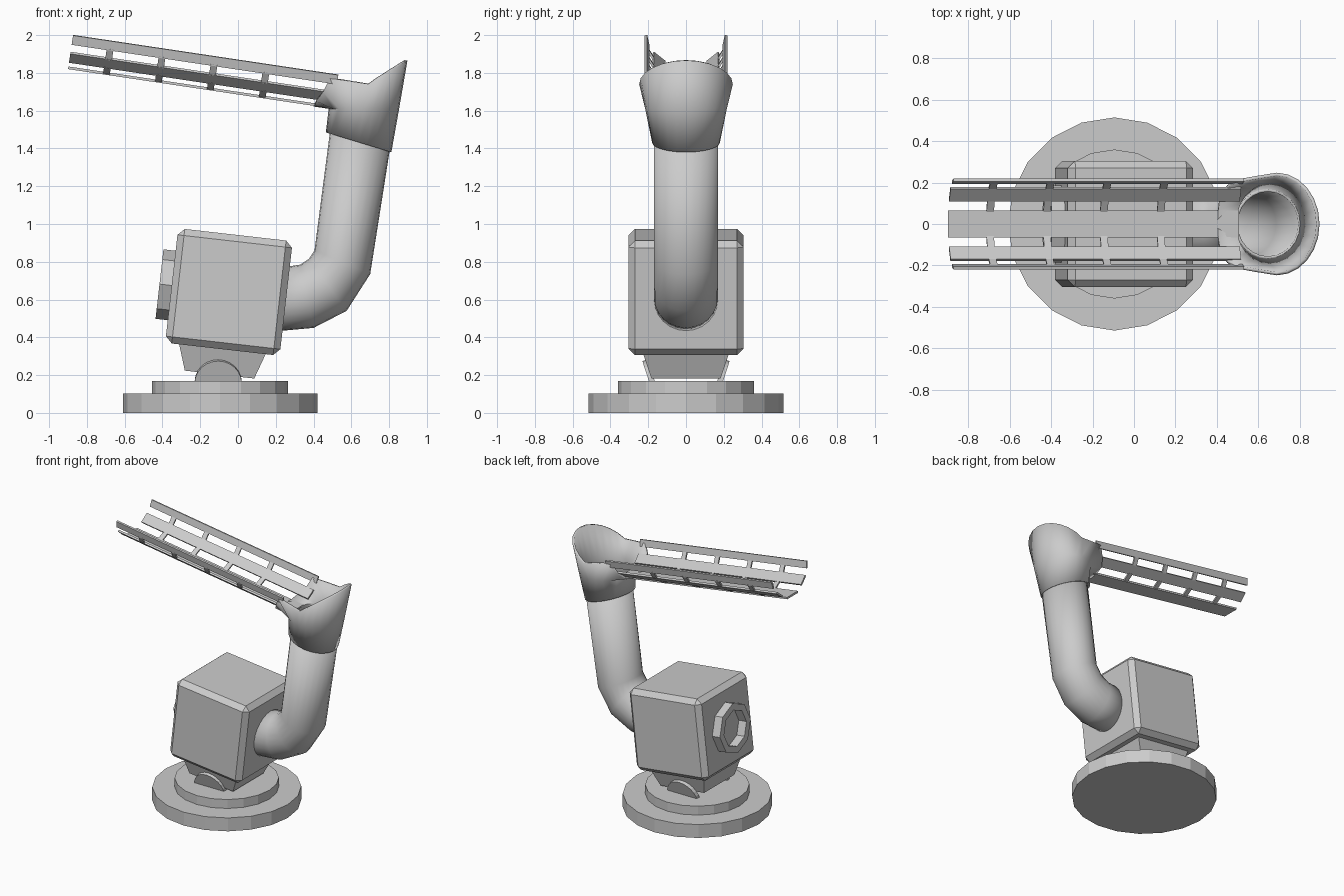
import bpy, bmesh, math
from mathutils import Matrix, Vector

if "Cube" in bpy.data.objects:
    bpy.data.objects.remove(bpy.data.objects["Cube"])


def finish(name, bm, matrix=None, fix_normals=True):
    if matrix:
        bm.transform(matrix)
    if fix_normals:
        bmesh.ops.recalc_face_normals(bm, faces=bm.faces)
    mesh = bpy.data.meshes.new(name)
    bm.to_mesh(mesh)
    bm.free()
    obj = bpy.data.objects.new(name, mesh)
    bpy.context.collection.objects.link(obj)
    return obj


def loft(bm, rings):
    rows = [[bm.verts.new(p) for p in ring] for ring in rings]
    for a, b in zip(rows, rows[1:]):
        n = len(a)
        for i in range(n):
            j = (i + 1) % n
            bm.faces.new((a[i], a[j], b[j], b[i]))
    return rows


def solid(name, rings, matrix=None):
    bm = bmesh.new()
    rows = loft(bm, rings)
    bm.faces.new(rows[0])
    bm.faces.new(rows[-1])
    return finish(name, bm, matrix)


def circle(r, z, n, x=0.0, start=90):
    return [(x + r * math.cos(math.radians(start + 360 * i / n)),
             r * math.sin(math.radians(start + 360 * i / n)), z) for i in range(n)]


def tilted_ring(inner, outer, ry, n=24):
    """Ring spanning two points of the xz plane, with half width ry in y."""
    mid, half = (Vector(inner) + Vector(outer)) / 2, (Vector(outer) - Vector(inner)) / 2
    ring = []
    for i in range(n):
        a = 2 * math.pi * i / n
        p = mid + half * math.cos(a)
        ring.append((p.x, ry * math.sin(a), p.y))
    return ring


def shell(name, rings, thickness):
    bm = bmesh.new()
    loft(bm, rings)
    obj = finish(name, bm, fix_normals=False)
    mod = obj.modifiers.new("wall", 'SOLIDIFY')
    mod.thickness = thickness
    bpy.ops.object.select_all(action='DESELECT')
    obj.select_set(True)
    bpy.context.view_layer.objects.active = obj
    bpy.ops.object.shade_smooth_by_angle(angle=math.radians(40))
    return obj


# Round stepped base
BX = -0.095
solid("base_disc", [circle(0.515, 0, 20, BX), circle(0.515, 0.102, 20, BX)])
solid("base_step", [circle(0.36, 0.10, 20, BX), circle(0.36, 0.17, 20, BX)])

# Pivot discs leaning against the neck
for side, s in (("front", -1), ("back", 1)):
    m = (Matrix.Translation((-0.105, s * 0.178, 0.16))
         @ Matrix.Rotation(math.radians(-18 * s), 4, 'X')
         @ Matrix.Rotation(math.radians(90), 4, 'X'))
    solid("pivot_disc_" + side, [circle(0.125, -0.015, 24), circle(0.125, 0.015, 24)], m)

# Tilted housing box with chamfered edges
TILT = Matrix.Translation((-0.048, 0, 0.64)) @ Matrix.Rotation(math.radians(6.5), 4, 'Y')
bm = bmesh.new()
bmesh.ops.create_cube(bm, size=0.61)
bmesh.ops.bevel(bm, geom=bm.edges[:], offset=0.035, segments=1, affect='EDGES')
finish("housing", bm, TILT)


# Tapered neck under the housing
def rect(hx, hy, z):
    return [(-hx, -hy, z), (hx, -hy, z), (hx, hy, z), (-hx, hy, z)]


solid("neck", [rect(0.185, 0.183, -0.44), rect(0.232, 0.228, -0.30)], TILT)


# Octagonal port ring on the left face
def port(r, x):
    return [(x, r * math.sin(math.pi * i / 4), r * math.cos(math.pi * i / 4)) for i in range(8)]


bm = bmesh.new()
loft(bm, [port(0.185, -0.30), port(0.185, -0.37), port(0.135, -0.37), port(0.135, -0.30)])
finish("port_ring", bm, TILT)

# Bent pipe
pipe = [((.20, .765), (.18, .43)), ((.33, .785), (.40, .45)), ((.375, .815), (.575, .54)),
        ((.405, .86), (.70, .735)), ((.487, 1.49), (.808, 1.42))]
shell("pipe", [tilted_ring(a, b, 0.17) for a, b in pipe], 0.014)

# Flared cup with a spout on its left side
spout = [(.69, .248, 1.74), (.59, .232, 1.755), (.485, .213, 1.77), (.45, .187, 1.70),
         (.415, .14, 1.65), (.405, .07, 1.627), (.40, 0, 1.622)]
rim = []
for i in range(-5, 6):
    a = math.radians(15 * i)
    rim.append((.69 + .207 * math.cos(a), .248 * math.sin(a), 1.74 + .125 * math.cos(a)))
rim = rim[5:] + spout + [(x, -y, z) for x, y, z in spout[-2::-1]] + rim[:5]
shell("cup", [tilted_ring((.465, 1.485), (.812, 1.38), 0.18),
              tilted_ring((.48, 1.61), (.853, 1.61), 0.216), rim], 0.016)

# Slatted chute: slats and short ribs between them, in a sloped frame
CHUTE = Matrix.Translation((-0.9, 0, 1.82)) @ Matrix.Rotation(math.radians(8.5), 4, 'Y')


def slab(name, p, q, u0, u1, t=0.014):
    """Plate whose outer face runs from p to q in (y, z), extruded along x."""
    p, q = Vector(p), Vector(q)
    d = (q - p).normalized()
    n = Vector((-d.y, d.x)) * t * (1 if q.x > 0 or p.x > 0 else -1)
    sect = [p, q, q + n, p + n]
    return solid(name, [[(u, c.x, c.y) for c in sect] for u in (u0, u1)], CHUTE)


LENGTH = 1.42
slab("slat_bottom", (-0.065, 0), (0.065, 0), 0, LENGTH)
for side, s in (("front", -1), ("back", 1)):
    slab("slat_middle_" + side, (s * .118, .034), (s * .178, .082), 0, LENGTH)
    slab("slat_top_" + side, (s * .208, .13), (s * .219, .18), 0, LENGTH)
    for k in range(4):
        u = 0.205 + 0.278 * k
        slab(f"rib_low_{side}_{k}", (s * .06, .002), (s * .125, .038), u - .018, u + .018, .012)
        slab(f"rib_high_{side}_{k}", (s * .174, .078), (s * .21, .137), u - .018, u + .018, .012)
